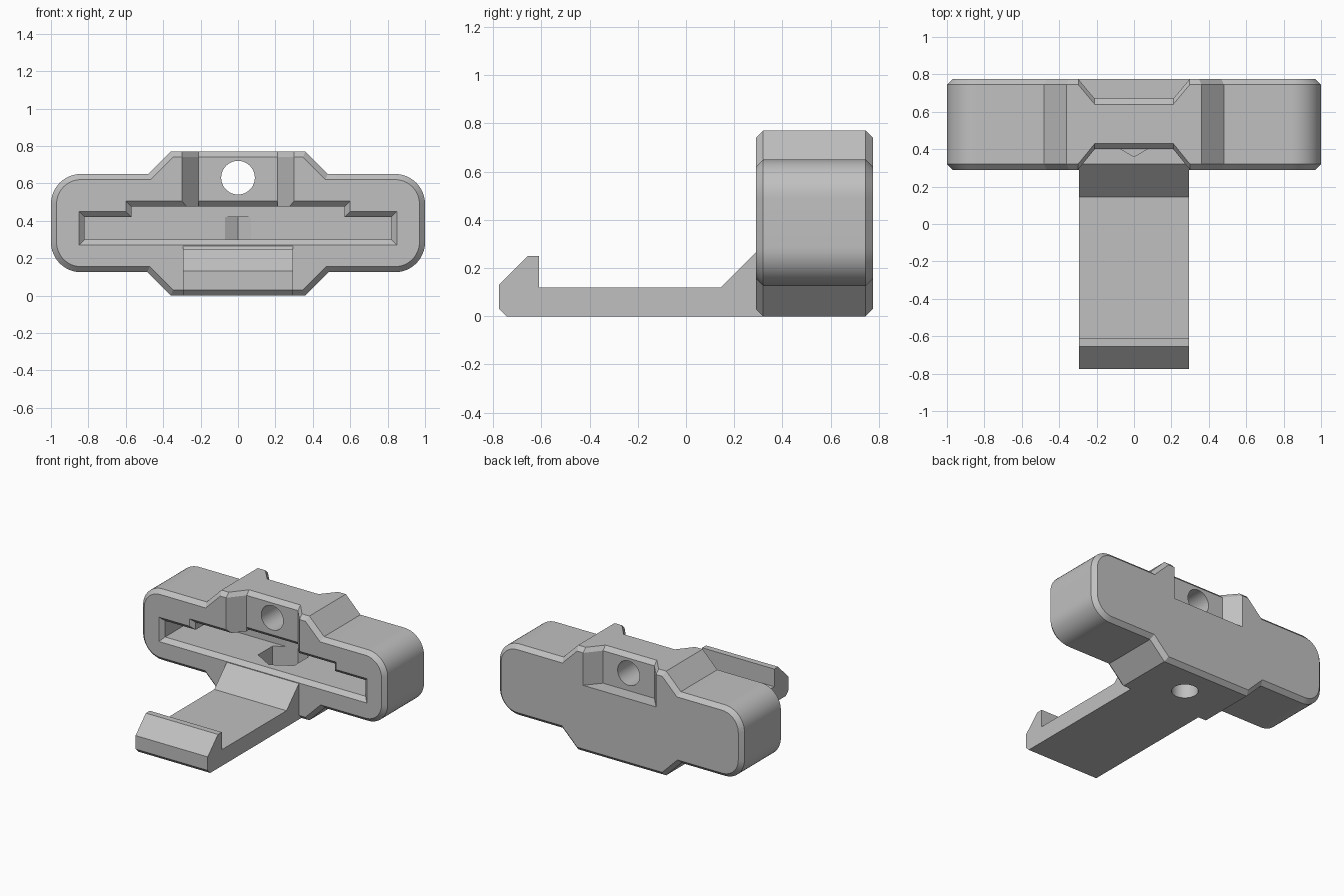
import bpy, bmesh, math

if "Cube" in bpy.data.objects:
    bpy.data.objects.remove(bpy.data.objects["Cube"], do_unlink=True)

grey = bpy.data.materials.new("light_grey")
grey.use_nodes = True
grey.diffuse_color = (0.53, 0.53, 0.53, 1)
grey.node_tree.nodes["Principled BSDF"].inputs["Base Color"].default_value = grey.diffuse_color

FRONT, BACK, C = 0.29, 0.775, 0.03  # body depth range and chamfer size


def loft(name, rings):
    """Skin a solid through rings of matching points."""
    bm = bmesh.new()
    loops = [[bm.verts.new(p) for p in ring] for ring in rings]
    for a, b in zip(loops, loops[1:]):
        for i in range(len(a)):
            j = (i + 1) % len(a)
            bm.faces.new((a[i], a[j], b[j], b[i]))
    bm.faces.new(loops[0])
    bm.faces.new(loops[-1])
    bmesh.ops.recalc_face_normals(bm, faces=bm.faces)
    mesh = bpy.data.meshes.new(name)
    bm.to_mesh(mesh)
    bm.free()
    mesh.materials.append(grey)
    obj = bpy.data.objects.new(name, mesh)
    bpy.context.collection.objects.link(obj)
    return obj


def xz_loft(name, sections):
    return loft(name, [[(x, y, z) for x, z in pts] for y, pts in sections])


def x_prism(name, half, pts):
    return loft(name, [[(x, y, z) for y, z in pts] for x in (-half, half)])


def combine(target, tool, operation):
    """Apply a boolean and discard its tool."""
    mod = target.modifiers.new("boolean", 'BOOLEAN')
    mod.operation, mod.solver, mod.object = operation, 'EXACT', tool
    bpy.context.view_layer.objects.active = target
    bpy.ops.object.modifier_apply(modifier=mod.name)
    bpy.data.objects.remove(tool, do_unlink=True)


def mirrored(pts):
    return pts + [(-x, z) for x, z in reversed(pts)]


def body_outline(d):
    """Rounded bar with raised middle, inset by d."""
    k, r, lo, hi = 0.414 * d, 0.16, 0.125 + d, 0.65 - d
    right = [(0.36 - k, d), (0.485 - k, lo)]
    for start, cz in ((-90, 0.125 + r), (0, 0.65 - r)):
        for i in range(13):
            a = math.radians(start + i * 7.5)
            right.append((1 - r + (r - d) * math.cos(a), cz + (r - d) * math.sin(a)))
    return mirrored(right + [(0.48 - k, hi), (0.36 - k, 0.77 - d)])


def slot_outline(g):
    """Stepped slot opening, grown by g."""
    return mirrored([(0.82 + g, 0.30 - g), (0.82 + g, 0.42 + g),
                     (0.57 + g, 0.42 + g), (0.57 + g, 0.475 + g)])


# Chamfered body
body = xz_loft("clip_body", [(FRONT, body_outline(C)), (FRONT + C, body_outline(0)),
                             (BACK - C, body_outline(0)), (BACK, body_outline(C))])

# Tongue with ramp and hooked end
tongue = x_prism("tongue", 0.295, [
    (0.40, 0), (-0.745, 0), (-0.775, 0.03), (-0.775, 0.13), (-0.655, 0.25),
    (-0.61, 0.25), (-0.61, 0.12), (0.145, 0.12), (0.29, 0.265), (0.40, 0.265)])
combine(body, tongue, 'UNION')

# Slot with flared mouth
slot = xz_loft("slot_cutter", [(FRONT - 0.01, slot_outline(C + 0.01)),
                               (FRONT + C, slot_outline(0)), (0.66, slot_outline(0))])
combine(body, slot, 'DIFFERENCE')

# Tapered notches in front and back, flared at the top
for edge, wall, way, floor in ((FRONT, 0.40, 1, 0.44), (BACK, 0.67, -1, 0.50)):
    def notch(z, d):
        out = edge - way * 0.05
        return [(x, y, z) for x, y in ((-0.34, out + way * d), (-0.21, wall + way * d),
                                       (0.21, wall + way * d), (0.34, out + way * d),
                                       (0.34, out - way * 0.05), (-0.34, out - way * 0.05))]
    cutter = loft("notch_cutter", [notch(floor, 0), notch(0.77 - C, 0), notch(0.80, 2 * C)])
    combine(body, cutter, 'DIFFERENCE')

# Chamfer under the middle web
web_edge = x_prism("web_edge_cutter", 0.21, [(0.39, 0.515), (0.43, 0.475), (0.43, 0.46), (0.39, 0.46)])
combine(body, web_edge, 'DIFFERENCE')


def round_cutter(name, sides, radius, depth, location, rotation):
    bpy.ops.mesh.primitive_cylinder_add(vertices=sides, radius=radius, depth=depth,
                                        location=location, rotation=rotation)
    obj = bpy.context.object
    obj.name = name
    obj.data.materials.append(grey)
    return obj


# Screw hole through the web, bottom screw hole and hexagonal nut pocket
MID = 0.53
for cutter in (
        round_cutter("web_hole_cutter", 40, 0.09, 0.6, (0, MID, 0.63), (math.pi / 2, 0, 0)),
        round_cutter("base_hole_cutter", 40, 0.09, 0.4, (0, MID, 0.1), (0, 0, 0)),
        round_cutter("nut_pocket_cutter", 6, 0.17, 0.295, (0, MID, 0.2725), (0, 0, 0))):
    combine(body, cutter, 'DIFFERENCE')

# Smooth the round surfaces, keep edges sharp
bpy.ops.object.select_all(action='DESELECT')
body.select_set(True)
bpy.context.view_layer.objects.active = body
bpy.ops.object.shade_smooth_by_angle(angle=math.radians(20))
